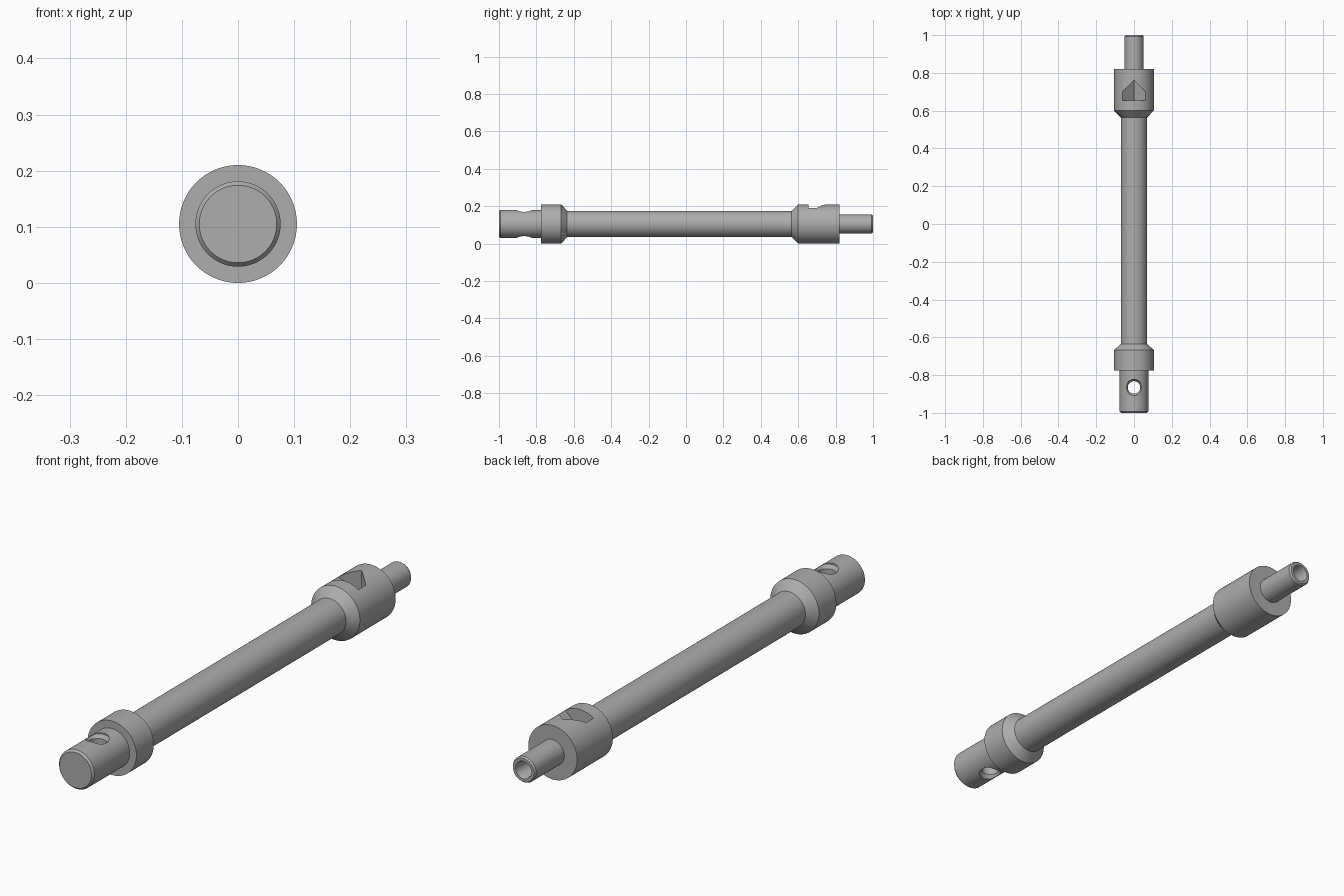
import bpy, bmesh, math
from mathutils import Matrix, Vector

cube = bpy.data.objects.get("Cube")
if cube:
    bpy.data.objects.remove(cube, do_unlink=True)

AXIS_Z = 0.105

metal = bpy.data.materials.new("grey_metal")
metal.use_nodes = True
grey = (0.42, 0.42, 0.42, 1)
metal.diffuse_color = grey
metal.node_tree.nodes["Principled BSDF"].inputs["Base Color"].default_value = grey


def finish(bm, name):
    """Turn a bmesh into a grey object."""
    bmesh.ops.recalc_face_normals(bm, faces=bm.faces)
    mesh = bpy.data.meshes.new(name)
    bm.to_mesh(mesh)
    bm.free()
    mesh.materials.append(metal)
    obj = bpy.data.objects.new(name, mesh)
    bpy.context.collection.objects.link(obj)
    return obj


def lathe(name, profile, turn, origin, steps):
    """Revolve (radius, height) points about z, then turn and place."""
    bm = bmesh.new()
    verts = [bm.verts.new((r, 0, h)) for r, h in profile]
    edges = [bm.edges.new(pair) for pair in zip(verts, verts[1:])]
    bmesh.ops.spin(bm, geom=verts + edges, cent=(0, 0, 0), axis=(0, 0, 1),
                   angle=2 * math.pi, steps=steps)
    bmesh.ops.remove_doubles(bm, verts=bm.verts, dist=0.0001)
    bmesh.ops.transform(bm, matrix=Matrix.Translation(origin) @ turn, verts=bm.verts)
    return finish(bm, name)


# Shaft with plug end, two collars and a bored tail
shaft = lathe("shaft", [
    (0, -1), (0.069, -1), (0.076, -0.992), (0.076, -0.775),
    (0.105, -0.775), (0.105, -0.668), (0.07, -0.635),
    (0.07, 0.565), (0.105, 0.6), (0.105, 0.82),
    (0.05, 0.82), (0.05, 0.993), (0.045, 1),
    (0.034, 1), (0.03, 0.99), (0.03, 0.86), (0, 0.85),
], Matrix.Rotation(-math.pi / 2, 4, "X"), (0, 0, AXIS_Z), 96)

# Countersunk cross hole through the plug
half = [(0.043, 0.1), (0.043, 0.07), (0.033, 0.056)]
hole_profile = [(0, 0.1)] + half + [(r, -h) for r, h in reversed(half)] + [(0, -0.1)]
hole = lathe("cross_hole_cutter", hole_profile, Matrix.Identity(4),
             (0, -0.865, AXIS_Z), 48)

# Pointed pocket with a V-shaped floor in the rear collar
bm = bmesh.new()
for x, y in [(-0.06, 0.655), (0, 0.655), (0.06, 0.655),
             (0.06, 0.7), (0, 0.76), (-0.06, 0.7)]:
    for z in (0.13 + abs(x), 0.25):
        bm.verts.new(Vector((x, y, z)))
bmesh.ops.convex_hull(bm, input=bm.verts)
pocket = finish(bm, "pocket_cutter")

# Cut both openings, then drop the cutters
bpy.context.view_layer.objects.active = shaft
for cutter in (hole, pocket):
    mod = shaft.modifiers.new(cutter.name, "BOOLEAN")
    mod.operation = "DIFFERENCE"
    mod.solver = "EXACT"
    mod.object = cutter
    bpy.ops.object.modifier_apply(modifier=mod.name)
    bpy.data.objects.remove(cutter, do_unlink=True)

# Smooth round surfaces, crisp edges
bpy.ops.object.select_all(action="DESELECT")
shaft.select_set(True)
bpy.ops.object.shade_smooth_by_angle(angle=math.radians(25))
